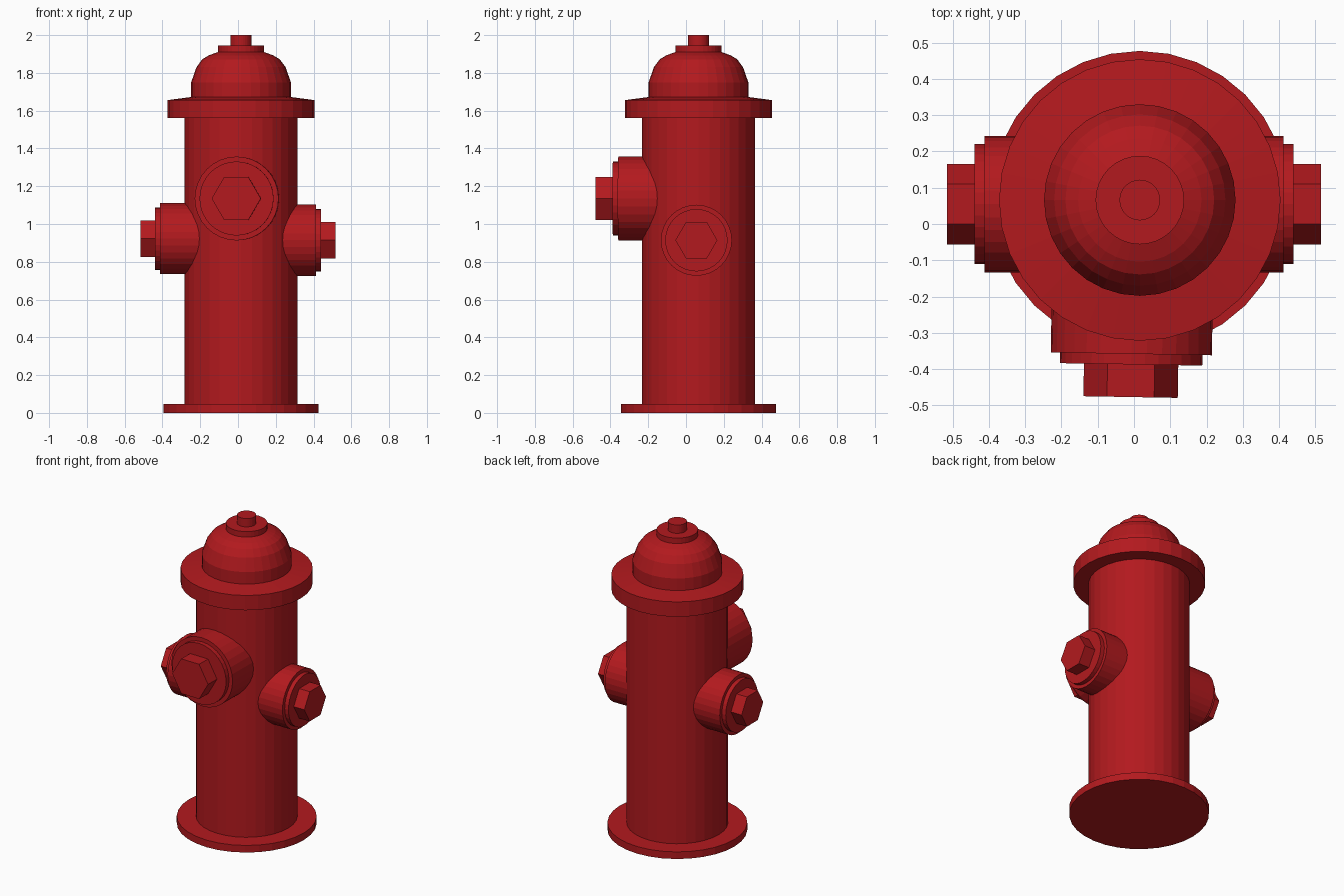
import bpy, bmesh
from math import cos, sin, pi, radians
from mathutils import Matrix

if "Cube" in bpy.data.objects:
    bpy.data.objects.remove(bpy.data.objects["Cube"])

CX, CY = 0.016, 0.066

red = bpy.data.materials.new("red_paint")
red.diffuse_color = (0.45, 0.01, 0.013, 1)
red.use_nodes = True
red.node_tree.nodes["Principled BSDF"].inputs["Base Color"].default_value = red.diffuse_color


def lathe(name, profile, sides=32, matrix=Matrix.Translation((CX, CY, 0))):
    """Closed flat-shaded solid turned about local z from (radius, height) points."""
    bm = bmesh.new()
    rings = [[bm.verts.new((r * cos(2 * pi * i / sides), r * sin(2 * pi * i / sides), z))
              for i in range(sides)] for r, z in profile]
    for a, b in zip(rings, rings[1:]):
        for i in range(sides):
            j = (i + 1) % sides
            bm.faces.new((a[i], a[j], b[j], b[i]))
    bm.faces.new(rings[0][::-1])
    bm.faces.new(rings[-1])
    mesh = bpy.data.meshes.new(name)
    bm.to_mesh(mesh)
    bm.free()
    mesh.materials.append(red)
    obj = bpy.data.objects.new(name, mesh)
    obj.matrix_world = matrix
    bpy.context.collection.objects.link(obj)
    return obj


def outlet(name, loc, turn, collar, cap, nut):
    """Collar, stepped cap and hex nut; each given as (radius, reach from loc)."""
    m = (Matrix.Translation(loc) @ Matrix.Rotation(radians(turn), 4, 'Z')
         @ Matrix.Rotation(radians(90), 4, 'X'))
    lathe(name + "_collar", [(collar[0], 0.1), collar, (cap[0], collar[1]), cap], 32, m)
    lathe(name + "_nut", [(nut[0], cap[1] - 0.01), nut], 6, m)


# Upright body
lathe("base_plate", [(0.411, 0), (0.411, 0.046)])
lathe("barrel", [(0.298, 0.02), (0.298, 1.60)])
lathe("flange", [(0.388, 1.56), (0.388, 1.656), (0.265, 1.672)])

# Bonnet with its stepped top
lathe("bonnet", [(0.264, 1.65), (0.264, 1.75), (0.236, 1.83),
                 (0.205, 1.872), (0.17, 1.893), (0.115, 1.913)])
lathe("bonnet_cap", [(0.122, 1.908), (0.122, 1.946)])
lathe("operating_nut", [(0.056, 1.94), (0.056, 2.0)])

# Large front outlet and two smaller side outlets
outlet("front_outlet", (0.0, CY, 1.135), -1,
       (0.222, 0.424), (0.196, 0.453), (0.130, 0.543))
for side, turn, z, shift in (("right", 90, 0.914, -CX), ("left", -90, 0.922, CX)):
    outlet(side + "_outlet", (CX, 0.055, z), turn,
           (0.188, 0.412 + shift), (0.165, 0.439 + shift), (0.111, 0.515 + shift))
